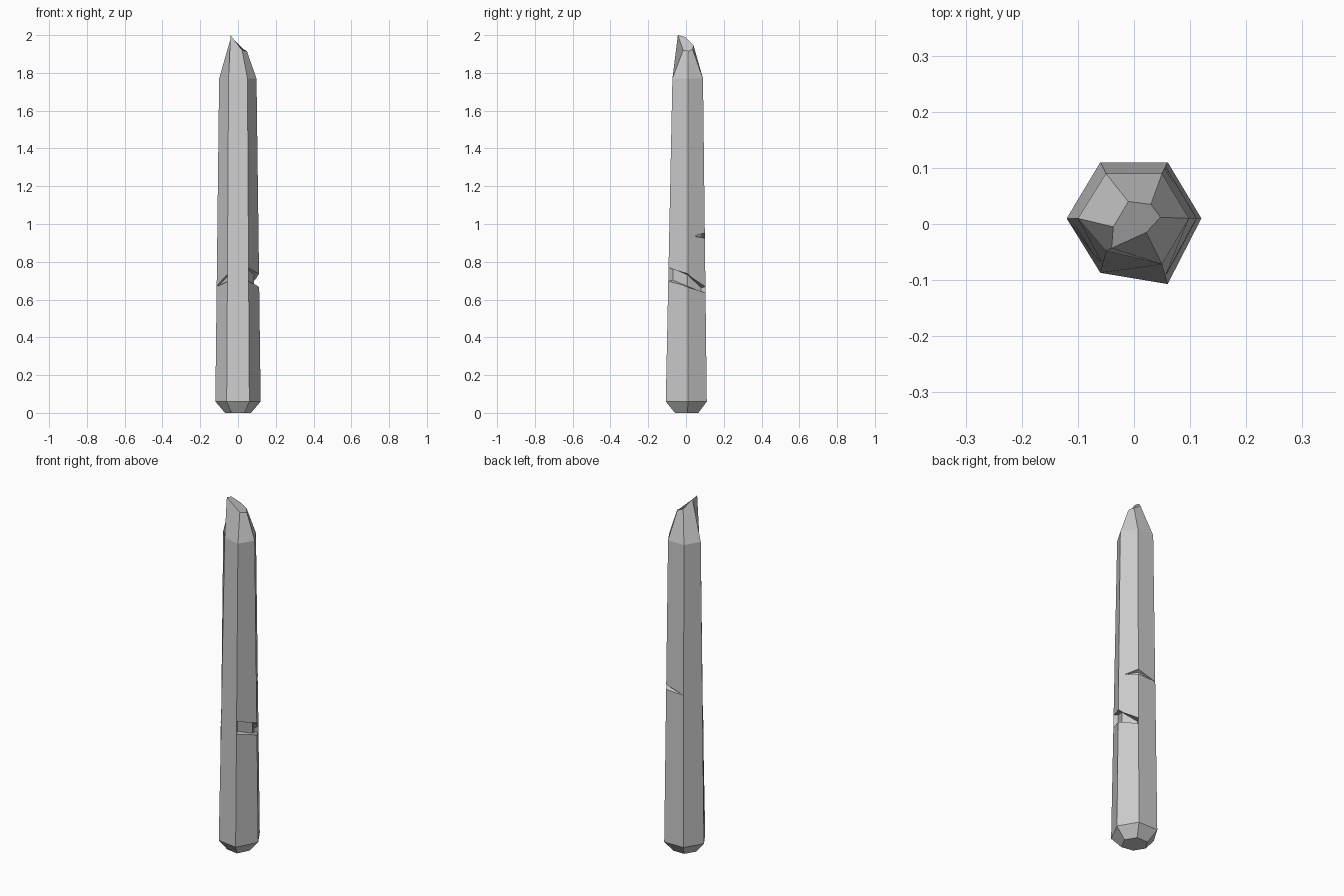
import bpy, bmesh
from mathutils import Vector

if "Cube" in bpy.data.objects:
    bpy.data.objects.remove(bpy.data.objects["Cube"])


def loft(name, rings):
    """Closed mesh skinned through a list of equal-sized rings."""
    bm = bmesh.new()
    loops = [[bm.verts.new(p) for p in r] for r in rings]
    n = len(loops[0])
    for a, b in zip(loops, loops[1:]):
        for i in range(n):
            j = (i + 1) % n
            bm.faces.new((a[i], a[j], b[j], b[i]))
    bm.faces.new(loops[0][::-1])
    bm.faces.new(loops[-1])
    bmesh.ops.recalc_face_normals(bm, faces=bm.faces)
    me = bpy.data.meshes.new(name)
    bm.to_mesh(me)
    bm.free()
    ob = bpy.data.objects.new(name, me)
    bpy.context.collection.objects.link(ob)
    return ob


def station(surf, floor, lo, hi, inset=0.006):
    """Notch cross-section: surface point pushed outwards, narrower floor."""
    s, f = Vector(surf), Vector(floor)
    out = f + (s - f) * 1.5
    d = min(inset, (hi - lo) * 0.3)
    return [(*out, lo - d * 0.5), (*out, hi + d * 0.5), (*f, hi - d), (*f, lo + d)]


# Tapered six-sided shaft with chamfered foot and snapped tip
base = [(-.12, .01), (-.06, .11), (.06, .11), (.12, .01), (.06, -.107), (-.06, -.087)]
upper = [(-.10, .01), (-.05, .09), (.05, .09), (.098, .01), (.05, -.072), (-.05, -.048)]
tip = [(-.037, -.005, 1.99), (-.01, .04, 1.945), (.03, .035, 1.925),
       (.047, .012, 1.915), (.022, -.015, 1.92), (-.04, -.043, 2.0)]
shaft = loft("stake", [
    [(x * .57, .006 + (y - .006) * .57, 0) for x, y in base],
    [(x, y, .06) for x, y in base],
    [(x, y, 1.77) for x, y in upper],
    tip])

# Chipped notches: long slanting one, rear wedge, front left wedge
notches = {
    "right_notch": [
        station((.056, -.092), (.046, -.07), .697, .77),
        station((.112, .01), (.086, .008), .665, .737),
        station((.056, .102), (.045, .08), .635, .668)],
    "rear_notch": [
        station((.091, .042), (.088, .040), .934, .936),
        station((.055, .101), (.042, .08), .925, .953),
        station((-.052, .102), (-.051, .099), .919, .921)],
    "left_notch": [
        station((-.111, .01), (-.108, .01), .669, .671),
        station((-.056, -.072), (-.048, -.052), .695, .733)],
}
for name, sections in notches.items():
    cutter = loft(name + "_cutter", sections)
    cutter.hide_render = True
    cutter.hide_viewport = True
    mod = shaft.modifiers.new(name, 'BOOLEAN')
    mod.operation = 'DIFFERENCE'
    mod.solver = 'EXACT'
    mod.object = cutter
